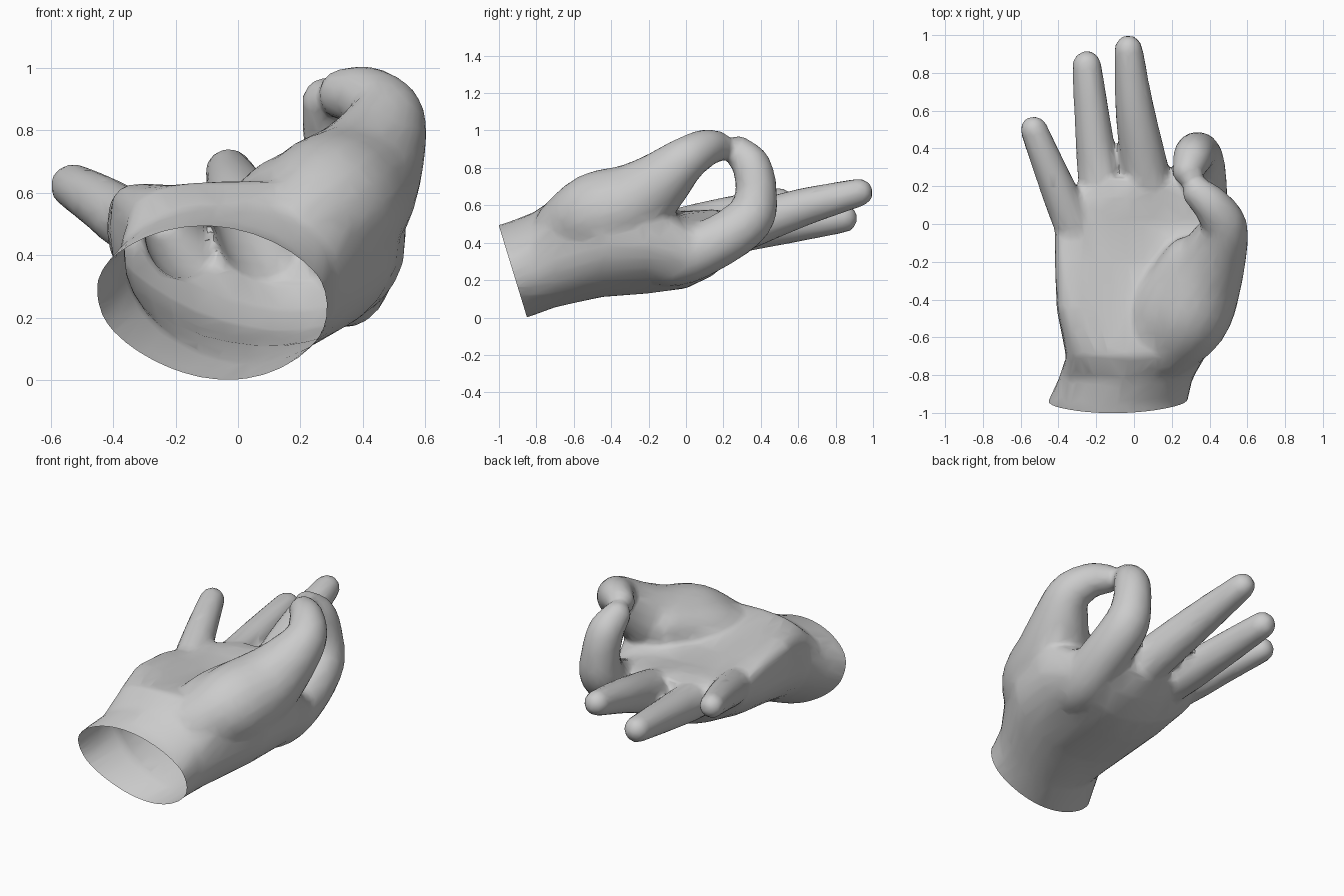
import bpy, bmesh, math
from mathutils import Vector

if "Cube" in bpy.data.objects:
    bpy.data.objects.remove(bpy.data.objects["Cube"])

SIDES = 20
bm = bmesh.new()


def loft(rings):
    """Closed solid through rings of points, with end caps."""
    vs = [[bm.verts.new(p) for p in r] for r in rings]
    n = len(vs[0])
    for a, b in zip(vs, vs[1:]):
        for i in range(n):
            j = (i + 1) % n
            bm.faces.new((a[i], a[j], b[j], b[i]))
    bm.faces.new(vs[0][::-1])
    bm.faces.new(vs[-1])


def spline(pts, steps=4):
    """Catmull-Rom through (x, y, z, radius) points."""
    p = [Vector(q) for q in pts]
    p = [2 * p[0] - p[1]] + p + [2 * p[-1] - p[-2]]
    out = []
    for k in range(1, len(p) - 2):
        a, b, c, d = p[k - 1:k + 3]
        for s in range(steps):
            t = s / steps
            out.append(0.5 * (2 * b + (c - a) * t + (2 * a - 5 * b + 4 * c - d) * t * t
                              + (3 * b - a - 3 * c + d) * t ** 3))
    return out + [p[-2]]


def tube(pts):
    """Round digit along a path, ending in a domed tip."""
    path = spline(pts)
    end = path[-1]
    d = (path[-1].xyz - path[-2].xyz).normalized()
    for a in (25, 50, 72, 85):
        c = end.xyz + d * end.w * math.sin(math.radians(a))
        path.append(Vector((*c, end.w * math.cos(math.radians(a)))))
    rings = []
    for i, q in enumerate(path):
        t = (path[min(i + 1, len(path) - 1)].xyz - path[max(i - 1, 0)].xyz).normalized()
        u = t.cross(Vector((1, 0, 0.3))).normalized()
        v = t.cross(u)
        rings.append([q.xyz + q.w * (u * math.cos(2 * math.pi * k / SIDES)
                                     + v * math.sin(2 * math.pi * k / SIDES))
                      for k in range(SIDES)])
    loft(rings)


def quad(l, m, r, s):
    return m + (r - l) / 2 * s + ((l + r) / 2 - m) * s * s


# Wrist and palm: y, left x, right x, top (left mid right), bottom (left mid right), fullness
palm = [
    (-1.15, -.48, .27, .40, .45, .38, -.02, -.09, .00, .8),
    (-.95, -.46, .28, .48, .51, .45, .04, -.03, .02, .8),
    (-.82, -.40, .31, .53, .56, .54, .10, .01, .05, .7),
    (-.70, -.36, .38, .69, .64, .69, .15, .055, .09, .6),
    (-.45, -.41, .515, .75, .61, .82, .21, .11, .15, .55),
    (-.20, -.42, .54, .71, .57, .76, .26, .13, .18, .55),
    (.00, -.42, .50, .62, .56, .55, .33, .165, .17, .55),
    (.14, -.34, .46, .60, .57, .51, .37, .235, .21, .6),
    (.24, -.25, .36, .57, .56, .48, .41, .32, .30, .65),
]
rings = []
for y, xl, xr, tl, tm, tr, bl, bmid, br, full in palm:
    ring = []
    for k in range(32):
        a = 2 * math.pi * k / 32
        s, h = math.cos(a), math.sin(a)
        h = h ** full if h > 0 else -abs(h) ** 0.75
        top, bot = quad(tl, tm, tr, s), quad(bl, bmid, br, s)
        ring.append(((xl + xr) / 2 + (xr - xl) / 2 * s, y,
                     (top + bot) / 2 + (top - bot) / 2 * h))
    rings.append(ring)
loft(rings)

# Thumb with its mound
tube([(.13, -.70, .44, .16), (.27, -.5, .535, .23), (.355, -.3, .605, .22),
      (.43, -.15, .715, .172), (.475, -.01, .84, .125), (.41, .1, .905, .102),
      (.34, .165, .915, .085)])
# Inner slope of the mound
tube([(.08, -.64, .47, .16), (.17, -.45, .53, .19), (.3, -.22, .62, .16)])
# Index finger, curled up to the thumb
tube([(.28, -.3, .33, .12), (.33, -.07, .315, .15), (.355, .15, .395, .14),
      (.345, .335, .525, .132), (.33, .375, .67, .112), (.31, .35, .81, .105),
      (.285, .28, .89, .083)])
# Middle, ring and little fingers
tube([(.09, .05, .40, .13), (.065, .25, .46, .127), (.005, .6, .582, .104),
      (-.03, .925, .668, .076)])
tube([(-.15, .02, .42, .11), (-.18, .2, .445, .113), (-.215, .5, .485, .098),
      (-.25, .84, .53, .078)])
tube([(-.27, -.14, .47, .09), (-.35, .06, .51, .1), (-.44, .28, .57, .088),
      (-.53, .5, .622, .073)])

bmesh.ops.recalc_face_normals(bm, faces=bm.faces)
mesh = bpy.data.meshes.new("hand")
bm.to_mesh(mesh)
bm.free()
hand = bpy.data.objects.new("hand", mesh)
bpy.context.collection.objects.link(hand)

# Fuse the parts into one skin and lower the face count
m = hand.modifiers.new("fuse", 'REMESH')
m.mode = 'VOXEL'
m.voxel_size = 0.016
m = hand.modifiers.new("soften", 'SMOOTH')
m.factor, m.iterations = 0.5, 10
m = hand.modifiers.new("reduce", 'DECIMATE')
m.ratio = 0.08
skin = bpy.data.meshes.new_from_object(
    hand.evaluated_get(bpy.context.evaluated_depsgraph_get()))
hand.modifiers.clear()
hand.data = skin

# Open the wrist with a slanted cut
bm = bmesh.new()
bm.from_mesh(skin)
bmesh.ops.bisect_plane(bm, geom=bm.verts[:] + bm.edges[:] + bm.faces[:],
                       plane_co=(0, -1, .49), plane_no=(0, -.956, -.293),
                       clear_outer=True)
bm.to_mesh(skin)
bm.free()

mat = bpy.data.materials.new("plain grey")
mat.diffuse_color = (.6, .6, .6, 1)
mat.use_nodes = True
mat.node_tree.nodes["Principled BSDF"].inputs["Base Color"].default_value = mat.diffuse_color
skin.materials.clear()
skin.materials.append(mat)
bpy.context.view_layer.objects.active = hand
hand.select_set(True)
bpy.ops.object.shade_smooth_by_angle(angle=math.radians(40))
